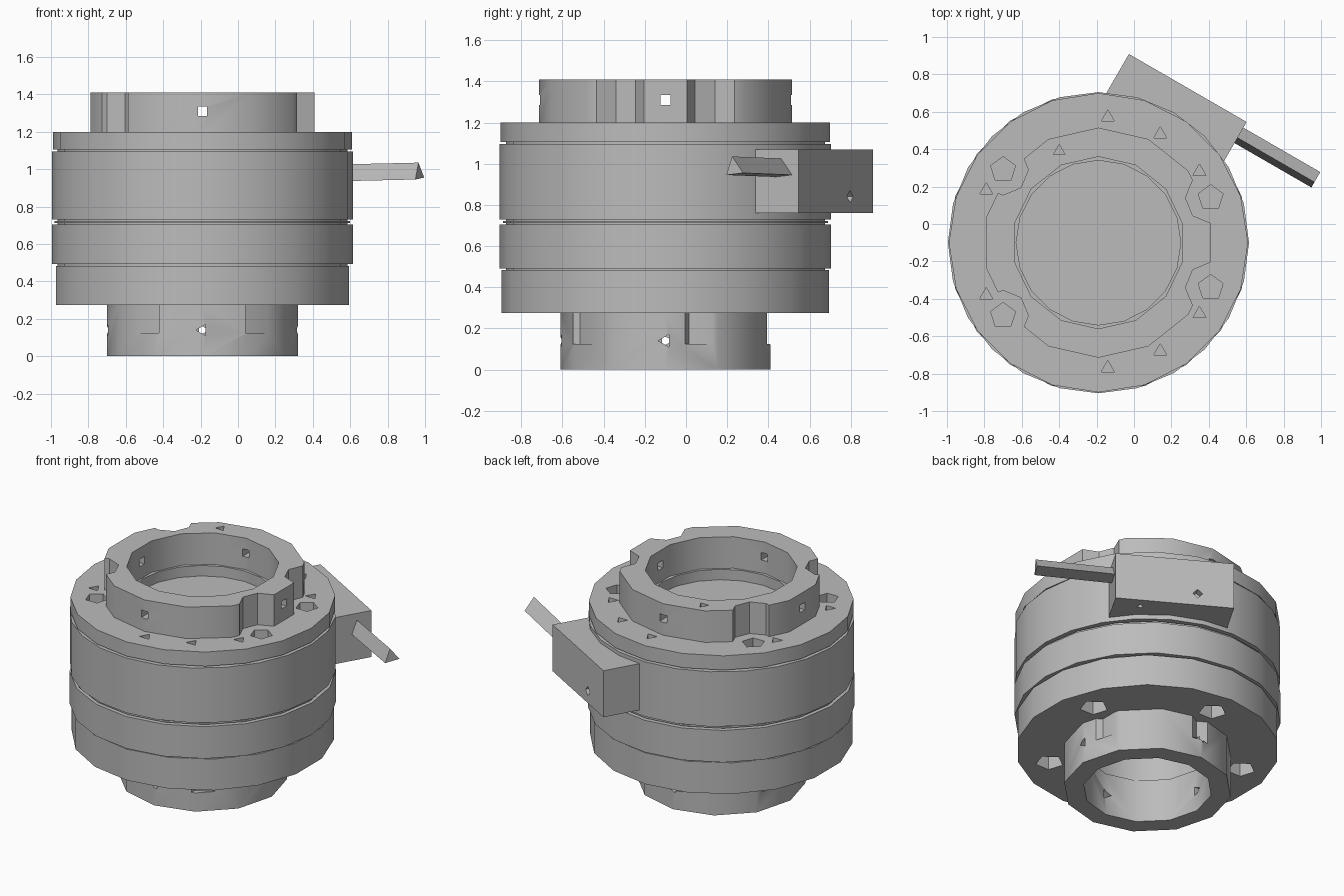
import bpy, bmesh, math
from mathutils import Matrix, Vector

cube = bpy.data.objects.get("Cube")
if cube:
    bpy.data.objects.remove(cube, do_unlink=True)

grey = bpy.data.materials.new("mid grey")
grey.use_nodes = True
GREY = (0.5, 0.5, 0.5, 1)
grey.diffuse_color = GREY
grey.node_tree.nodes["Principled BSDF"].inputs["Base Color"].default_value = GREY

AXIS = Vector((-0.19, -0.1, 0))
PLACE = Matrix.Translation(AXIS)
# Frame of the side housing: x along it, y outward
SIDE = PLACE @ Matrix.Rotation(math.radians(-30), 4, 'Z')


def add(name, bm, matrix=PLACE):
    bmesh.ops.remove_doubles(bm, verts=bm.verts, dist=0.0001)
    bmesh.ops.recalc_face_normals(bm, faces=bm.faces)
    mesh = bpy.data.meshes.new(name)
    bm.to_mesh(mesh)
    bm.free()
    mesh.transform(matrix)
    mesh.materials.append(grey)
    obj = bpy.data.objects.new(name, mesh)
    bpy.context.collection.objects.link(obj)
    return obj


def lathe(name, profile, sides):
    """Closed (radius, height) profile turned about the main axis."""
    bm = bmesh.new()
    loops = []
    for i in range(sides):
        a = math.tau * i / sides + math.pi / 2
        loops.append([bm.verts.new((r * math.cos(a), r * math.sin(a), z)) for r, z in profile])
    n = len(profile)
    for i in range(sides):
        p, q = loops[i], loops[(i + 1) % sides]
        for j in range(n):
            k = (j + 1) % n
            if profile[j][0] == 0 and profile[k][0] == 0:
                continue
            if profile[j][0] == 0:
                bm.faces.new((p[j], q[k], p[k]))
            elif profile[k][0] == 0:
                bm.faces.new((p[j], q[j], p[k]))
            else:
                bm.faces.new((p[j], q[j], q[k], p[k]))
    return add(name, bm)


def ring(name, inner, outer, low, high, sides):
    return lathe(name, [(inner, low), (outer, low), (outer, high), (inner, high)], sides)


def drill(obj, spot, radius, length, sides=5, turn=None, base=PLACE):
    """Cut a many-sided hole centred on spot."""
    bm = bmesh.new()
    bmesh.ops.create_cone(bm, cap_ends=True, segments=sides, radius1=radius,
                          radius2=radius, depth=length)
    m = base @ Matrix.Translation(spot)
    cutter = add("hole_cutter", bm, m @ turn if turn else m)
    mod = obj.modifiers.new("hole", 'BOOLEAN')
    mod.object = cutter
    mod.operation = 'DIFFERENCE'
    mod.solver = 'EXACT'
    bpy.context.view_layer.objects.active = obj
    bpy.ops.object.modifier_apply(modifier=mod.name)
    bpy.data.objects.remove(cutter, do_unlink=True)


def polar(radius, degrees, z):
    a = math.radians(degrees)
    return Vector((radius * math.cos(a), radius * math.sin(a), z))


# Stacked body rings around a recessed core
base_ring = ring("base_ring", 0.4, 0.795, 0.275, 0.483, 18)
lower_band = ring("lower_band", 0.7, 0.805, 0.492, 0.705, 20)
seam_ring = ring("seam_ring", 0.7, 0.79, 0.712, 0.722, 20)
main_barrel = ring("main_barrel", 0.7, 0.805, 0.73, 1.095, 24)
top_flange = ring("top_flange", 0.44, 0.8, 1.105, 1.2, 20)
core = lathe("core", [(0, 0.7), (0.41, 0.7), (0.41, 0.47), (0.775, 0.47),
                      (0.775, 1.13), (0, 1.13)], 20)

# Collars above and below
upper_collar = ring("upper_collar", 0.46, 0.615, 1.19, 1.41, 14)
lower_collar = ring("lower_collar", 0.39, 0.51, 0, 0.285, 12)

# Four large bolt holes, each with a relief notch in the upper collar
for x, y in ((0.6, 0.24), (-0.51, 0.39)):
    for side in (1, -1):
        drill(top_flange, (x, side * y, 1.2), 0.07, 0.16)
        drill(upper_collar, (x, side * y, 1.3), 0.135, 0.5, 8)

# Small screw holes, mirrored front to back
for x, y in ((-0.6, 0.28), (0.05, 0.67), (0.33, 0.58), (0.54, 0.38)):
    for side in (1, -1):
        drill(top_flange, (x, side * y, 1.2), 0.04, 0.12, 3)
drill(upper_collar, (-0.21, 0.49, 1.41), 0.035, 0.12, 3)

# Five bolt holes below, with shallow notches in the lower collar
for i in range(5):
    angle = 18 + 72 * i
    drill(base_ring, polar(0.61, angle, 0.275), 0.085, 0.2)
    drill(lower_collar, polar(0.6, angle, 0.25), 0.14, 0.25, 6)

# Radial set screw holes through both collars
for i in range(4):
    turn = Matrix.Rotation(math.radians(90 * i), 4, 'Z') @ Matrix.Rotation(math.pi / 2, 4, 'Y')
    drill(upper_collar, polar(0.53, 90 * i, 1.31), 0.035, 0.4, 4,
          turn @ Matrix.Rotation(math.pi / 4, 4, 'Z'))
    drill(lower_collar, polar(0.45, 90 * i, 0.14), 0.035, 0.4, 3, turn @ Matrix.Rotation(math.pi, 4, 'Z'))

# Side housing
bm = bmesh.new()
bmesh.ops.create_cube(bm, size=1)
bmesh.ops.scale(bm, vec=(0.727, 0.24, 0.31), verts=bm.verts)
bmesh.ops.translate(bm, vec=(0, 0.835, 0.915), verts=bm.verts)
housing = add("side_housing", bm, SIDE)
drill(housing, (-0.14, 0.955, 0.84), 0.03, 0.1, 4, Matrix.Rotation(math.pi / 2, 4, 'X'), SIDE)
drill(housing, (0.2, 0.88, 0.76), 0.025, 0.1, 3, None, SIDE)

# Three-sided lever
bm = bmesh.new()
section = ((0.825, 0.945), (0.92, 0.955), (0.858, 1.035))
tip = [bm.verts.new((0.838, y, z)) for y, z in section]
root = [bm.verts.new((0.34, y, z - 0.01)) for y, z in section]
bm.faces.new(tip)
bm.faces.new(root)
for i in range(3):
    j = (i + 1) % 3
    bm.faces.new((tip[i], tip[j], root[j], root[i]))
lever = add("lever", bm, SIDE)

# Soft shading on the turned parts only
bpy.ops.object.select_all(action='DESELECT')
for part in (base_ring, lower_band, seam_ring, main_barrel, top_flange,
             core, upper_collar, lower_collar):
    part.select_set(True)
    bpy.context.view_layer.objects.active = part
bpy.ops.object.shade_smooth_by_angle(angle=math.radians(32))
